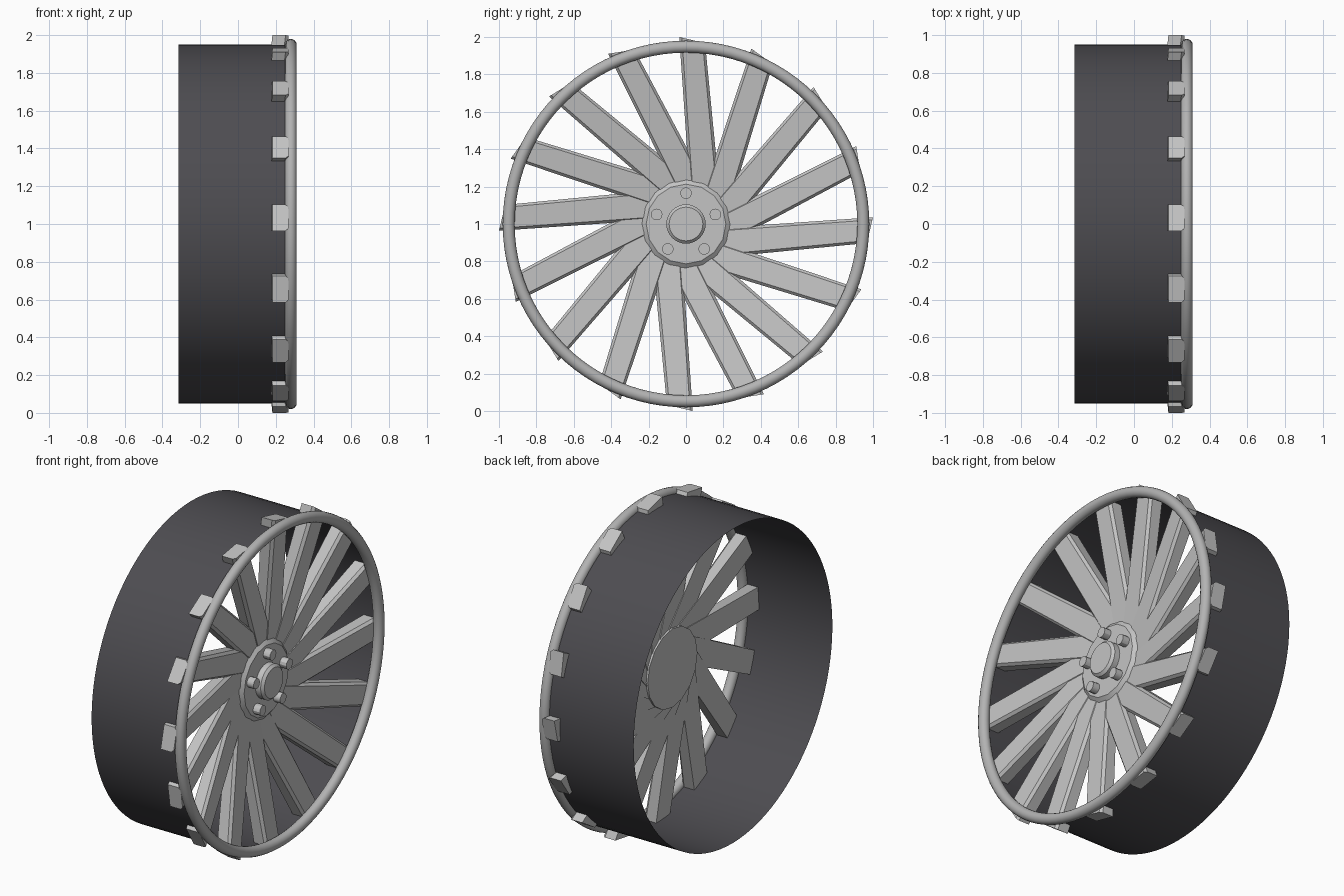
import bpy, bmesh, math
from mathutils import Matrix, Vector

cube = bpy.data.objects.get("Cube")
if cube:
    bpy.data.objects.remove(cube, do_unlink=True)


def material(name, rgb):
    m = bpy.data.materials.new(name)
    m.use_nodes = True
    m.diffuse_color = (*rgb, 1)
    m.node_tree.nodes["Principled BSDF"].inputs["Base Color"].default_value = (*rgb, 1)
    return m


SILVER = material("silver metal", (0.55, 0.55, 0.55))
GREY = material("grey metal", (0.45, 0.45, 0.45))
DARK = material("dark barrel", (0.075, 0.073, 0.082))
AXLE = Vector((0, 0, 1))


def finish(name, bm, mat, smooth=True, fix_normals=True):
    if fix_normals:
        bmesh.ops.recalc_face_normals(bm, faces=bm.faces)
    me = bpy.data.meshes.new(name)
    bm.to_mesh(me)
    bm.free()
    me.materials.append(mat)
    ob = bpy.data.objects.new(name, me)
    bpy.context.collection.objects.link(ob)
    if smooth:
        bpy.ops.object.select_all(action="DESELECT")
        ob.select_set(True)
        bpy.context.view_layer.objects.active = ob
        bpy.ops.object.shade_smooth_by_angle(angle=math.radians(30))
    return ob


def lathe(name, profile, mat, steps, centre=AXLE, closed=False):
    """Turn (x, radius) points about an axis parallel to x."""
    bm = bmesh.new()
    vs = [bm.verts.new(centre + Vector((x, 0, r))) for x, r in profile]
    pairs = list(zip(vs, vs[1:]))
    if closed:
        pairs.append((vs[-1], vs[0]))
    edges = [bm.edges.new(p) for p in pairs]
    bmesh.ops.spin(bm, geom=vs + edges, cent=centre, axis=(1, 0, 0),
                   angle=math.tau, steps=steps, use_merge=True)
    bmesh.ops.remove_doubles(bm, verts=bm.verts, dist=0.0005)
    return finish(name, bm, mat)


# Open barrel
lathe("barrel", [(-0.315, 0.95), (0.25, 0.95)], DARK, 96)

# Round outer lip
tube = [(0.28 + 0.031 * math.cos(a), 0.948 + 0.032 * math.sin(a))
        for a in (math.tau * i / 16 for i in range(16))]
lathe("outer_ring", tube, GREY, 96, closed=True)

# Hub with a chamfered front edge, and centre cap
lathe("hub", [(0.09, 0), (0.09, 0.238), (0.17, 0.238), (0.19, 0.213), (0.19, 0)], SILVER, 16)
lathe("centre_cap", [(0.18, 0.105), (0.225, 0.105), (0.24, 0.09), (0.24, 0)], SILVER, 32)

# Ring of five lug bolts
for i in range(5):
    a = math.tau * i / 5
    spot = AXLE + Vector((0, 0.165 * math.sin(a), 0.165 * math.cos(a)))
    lathe(f"lug_bolt_{i + 1}", [(0.18, 0.031), (0.235, 0.031), (0.235, 0)], SILVER, 12, spot)


# Leaning, dished spokes whose slanted ends pierce the barrel
def section(bm, left, right, back, front, bevel=0.016):
    """Cross-section between two (y, z) edges, with the front corners cut."""
    def point(t, x):
        y, z = Vector(left).lerp(Vector(right), t)
        return bm.verts.new((x, y, z))
    return [point(0, back), point(0, front - bevel), point(0.1, front),
            point(0.9, front), point(1, front - bevel), point(1, back)]


def add_spoke(bm, angle):
    inner = section(bm, (0.025, 0.12), (0.185, 0.12), 0.095, 0.16)
    outer = section(bm, (-0.036, 1.0), (0.102, 0.967), 0.182, 0.268)
    bm.faces.new(inner)
    bm.faces.new(outer)
    for i in range(len(inner)):
        j = (i + 1) % len(inner)
        bm.faces.new((inner[i], inner[j], outer[j], outer[i]))
    bmesh.ops.transform(bm, verts=inner + outer,
                        matrix=Matrix.Translation(AXLE) @ Matrix.Rotation(angle, 4, "X"))


SPOKES = 16
for i in range(SPOKES):
    bm = bmesh.new()
    add_spoke(bm, math.tau * i / SPOKES)
    finish(f"spoke_{i + 1}", bm, SILVER, smooth=False)
